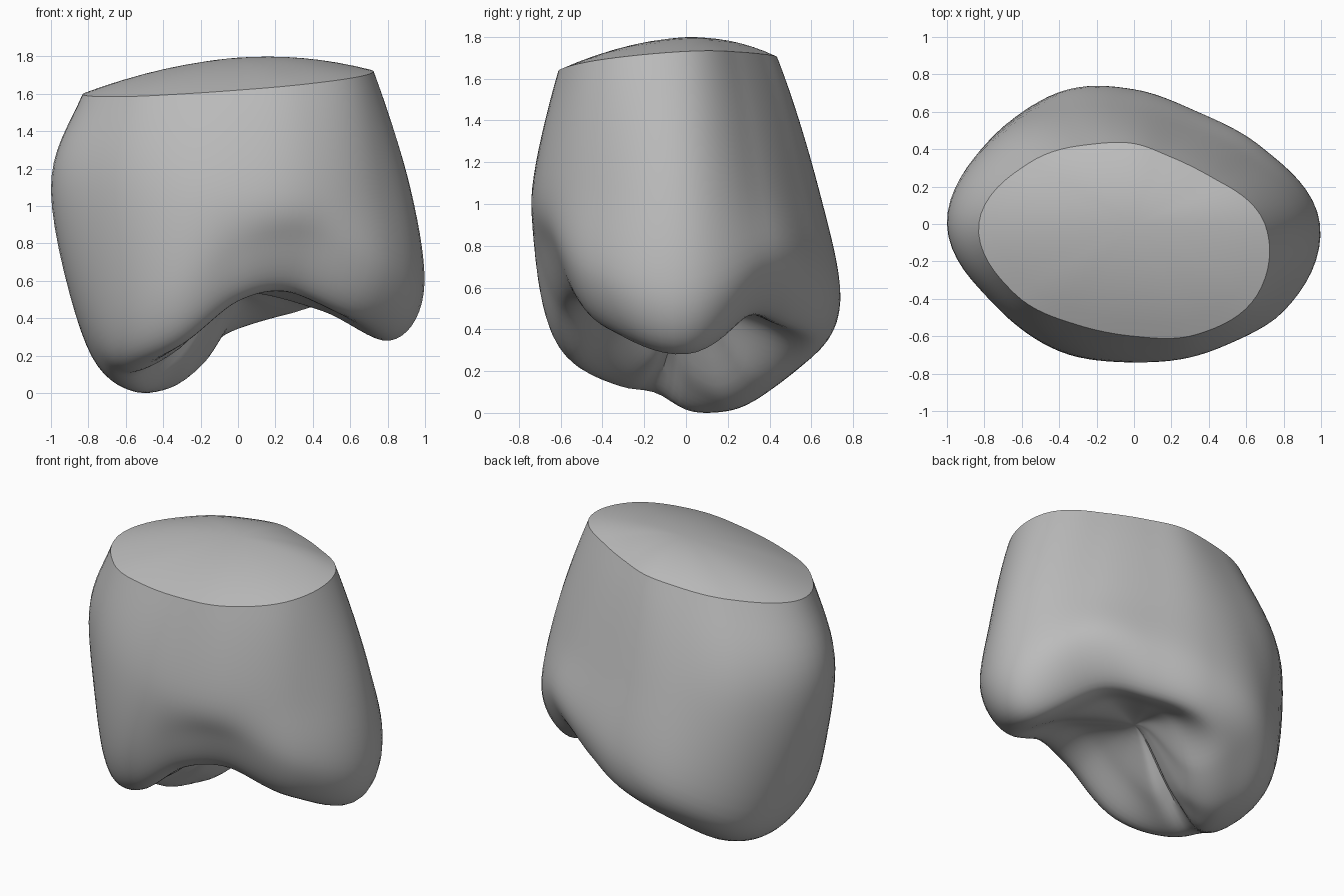
import bpy, bmesh
from math import sin, cos, pi, exp
from mathutils import Vector

cube = bpy.data.objects.get("Cube")
if cube:
    bpy.data.objects.remove(cube, do_unlink=True)

SEGMENTS = 96
STEPS = 8

# Control profile every 30 degrees, anticlockwise from +x:
# rim radius, belly radius, lower radius, cusp edge radius, cusp edge height, inner height
SECTORS = [
    (.70, .92, .99, .81, .30, .46),
    (.49, .71, .80, .62, .49, .54),
    (.41, .60, .69, .57, .45, .51),
    (.43, .62, .72, .61, .37, .44),
    (.49, .71, .81, .63, .24, .19),
    (.65, .88, .84, .57, .06, .11),
    (.83, 1.0, .81, .55, .03, .18),
    (.74, .86, .81, .66, .15, .25),
    (.62, .77, .77, .63, .28, .42),
    (.60, .735, .70, .58, .52, .56),
    (.68, .79, .735, .59, .57, .60),
    (.76, .88, .92, .74, .42, .54),
]
BELLY_HEIGHT = 1.1
CENTRE_HEIGHT = .56
DOME = .12
GROOVE_ANGLE = 3.38
GROOVE_WIDTH = .17


def spline(a, b, c, d, t):
    """Catmull-Rom interpolation between b and c."""
    return (b * 2 + (c - a) * t + (a * 2 - b * 5 + c * 4 - d) * t ** 2
            + (b * 3 - a - c * 3 + d) * t ** 3) * .5


def sector_at(angle):
    """Smoothly interpolated control values at any angle."""
    count = len(SECTORS)
    place = angle / (2 * pi) * count
    i = int(place)
    rows = [SECTORS[(i + k) % count] for k in (-1, 0, 1, 2)]
    return [spline(*column, place - i) for column in zip(*rows)]


def rim_height(x, y):
    return 1.69 + .085 * (x + y)


def wall_profile(angle):
    """Radius and height pairs from the rim, down the wall, to the underside centre."""
    rim, belly, low, edge, edge_z, inner_z = sector_at(angle)
    # Groove between the two deepest cusps
    groove = exp(-((angle - GROOVE_ANGLE) / GROOVE_WIDTH) ** 2)
    points = [
        Vector((rim, rim_height(rim * cos(angle), rim * sin(angle)))),
        Vector((belly, BELLY_HEIGHT)),
        Vector((low, edge_z + .25)),
        Vector((edge, edge_z + .04 * groove)),
        Vector((edge * .55, inner_z + .1 * groove)),
        Vector((0, CENTRE_HEIGHT)),
    ]
    # The first guide point turns the wall outward just under the rim
    points = ([points[0] * 2 - points[1] - Vector((.1, 0))] + points
              + [Vector((-points[4].x, points[4].y))])
    return [spline(*points[k:k + 4], s / STEPS)
            for k in range(len(points) - 3) for s in range(STEPS)]


# Crown: domed cap, rounded walls and cusped underside
bm = bmesh.new()
columns = []
for n in range(SEGMENTS):
    angle = 2 * pi * n / SEGMENTS
    wall = wall_profile(angle)
    rim = wall[0].x
    ring = []
    for s in range(1, STEPS):
        t = s / STEPS
        x, y = rim * t * cos(angle), rim * t * sin(angle)
        ring.append((x, y, rim_height(x, y) + DOME * (1 - t * t)))
    ring += [(p.x * cos(angle), p.x * sin(angle), p.y) for p in wall]
    columns.append([bm.verts.new(co) for co in ring])

top = bm.verts.new((0, 0, rim_height(0, 0) + DOME))
bottom = bm.verts.new((0, 0, CENTRE_HEIGHT))
for n, left in enumerate(columns):
    right = columns[(n + 1) % SEGMENTS]
    bm.faces.new((top, left[0], right[0]))
    bm.faces.new((bottom, right[-1], left[-1]))
    for k in range(len(left) - 1):
        bm.faces.new((left[k], left[k + 1], right[k + 1], right[k]))
bmesh.ops.recalc_face_normals(bm, faces=bm.faces)

# Rest on the ground
lowest = min(v.co.z for v in bm.verts)
bmesh.ops.translate(bm, verts=bm.verts, vec=(0, 0, -lowest))

mesh = bpy.data.meshes.new("tooth_crown")
bm.to_mesh(mesh)
bm.free()
crown = bpy.data.objects.new("tooth_crown", mesh)
bpy.context.collection.objects.link(crown)

# Plain grey material
grey = bpy.data.materials.new("plain_grey")
grey.use_nodes = True
colour = (.5, .5, .5, 1)
grey.diffuse_color = colour
grey.node_tree.nodes["Principled BSDF"].inputs["Base Color"].default_value = colour
mesh.materials.append(grey)

bpy.ops.object.select_all(action='DESELECT')
crown.select_set(True)
bpy.context.view_layer.objects.active = crown
bpy.ops.object.shade_smooth_by_angle(angle=.6)
